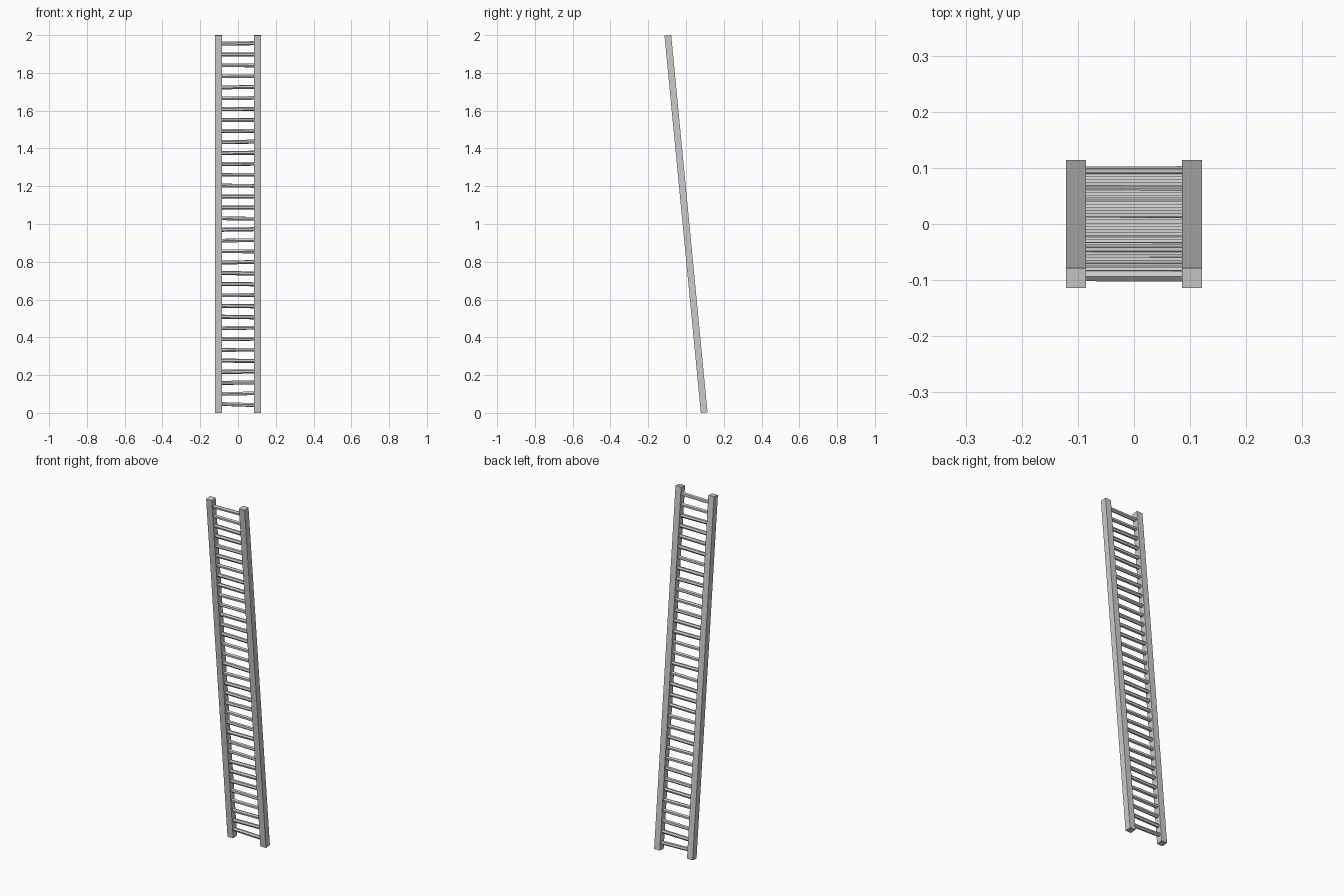
import bpy, random
from math import pi, radians, cos, sin
from mathutils import Matrix, Vector

if "Cube" in bpy.data.objects:
    bpy.data.objects.remove(bpy.data.objects["Cube"])

random.seed(4)
LEAN = Matrix.Translation((0, 0, 1)) @ Matrix.Rotation(radians(5.5), 4, 'X')
WIDTH, LENGTH = 0.0355, 2.0059
RAIL_X = 0.1035
RUNGS, STEP = 34, 0.0582


def make(name, verts, faces, matrix):
    mesh = bpy.data.meshes.new(name)
    mesh.from_pydata(verts, [], faces)
    obj = bpy.data.objects.new(name, mesh)
    bpy.context.collection.objects.link(obj)
    obj.matrix_world = matrix
    return obj


def prism(name, sides, radius, length, matrix, roll=0.0):
    """Straight prism along local z, centred on its origin."""
    angles = [roll + 2 * pi * i / sides for i in range(sides)]
    verts = [(radius * cos(a), radius * sin(a), z)
             for z in (-length / 2, length / 2) for a in angles]
    faces = [(i, (i + 1) % sides, sides + (i + 1) % sides, sides + i)
             for i in range(sides)]
    faces += [tuple(reversed(range(sides))), tuple(range(sides, 2 * sides))]
    return make(name, verts, faces, matrix)


# Two square side rails, leaning towards the front at the top
for side, x in (("left", -RAIL_X), ("right", RAIL_X)):
    prism(side + "_rail", 4, WIDTH / 2 ** 0.5, LENGTH,
          LEAN @ Matrix.Translation((x, 0, 0)), pi / 4)

# Slightly uneven faceted rungs between the rails
for i in range(RUNGS):
    z = (i - (RUNGS - 1) / 2) * STEP
    tilt = radians(2.0) if i == 0 else radians(random.uniform(-1.2, 1.2))
    place = (LEAN @ Matrix.Translation((0, 0, z))
             @ Matrix.Rotation(tilt, 4, 'Y') @ Matrix.Rotation(pi / 2, 4, 'Y'))
    prism("rung_%02d" % (i + 1), 6, 0.0108, 0.19, place, random.uniform(0, pi / 3))
